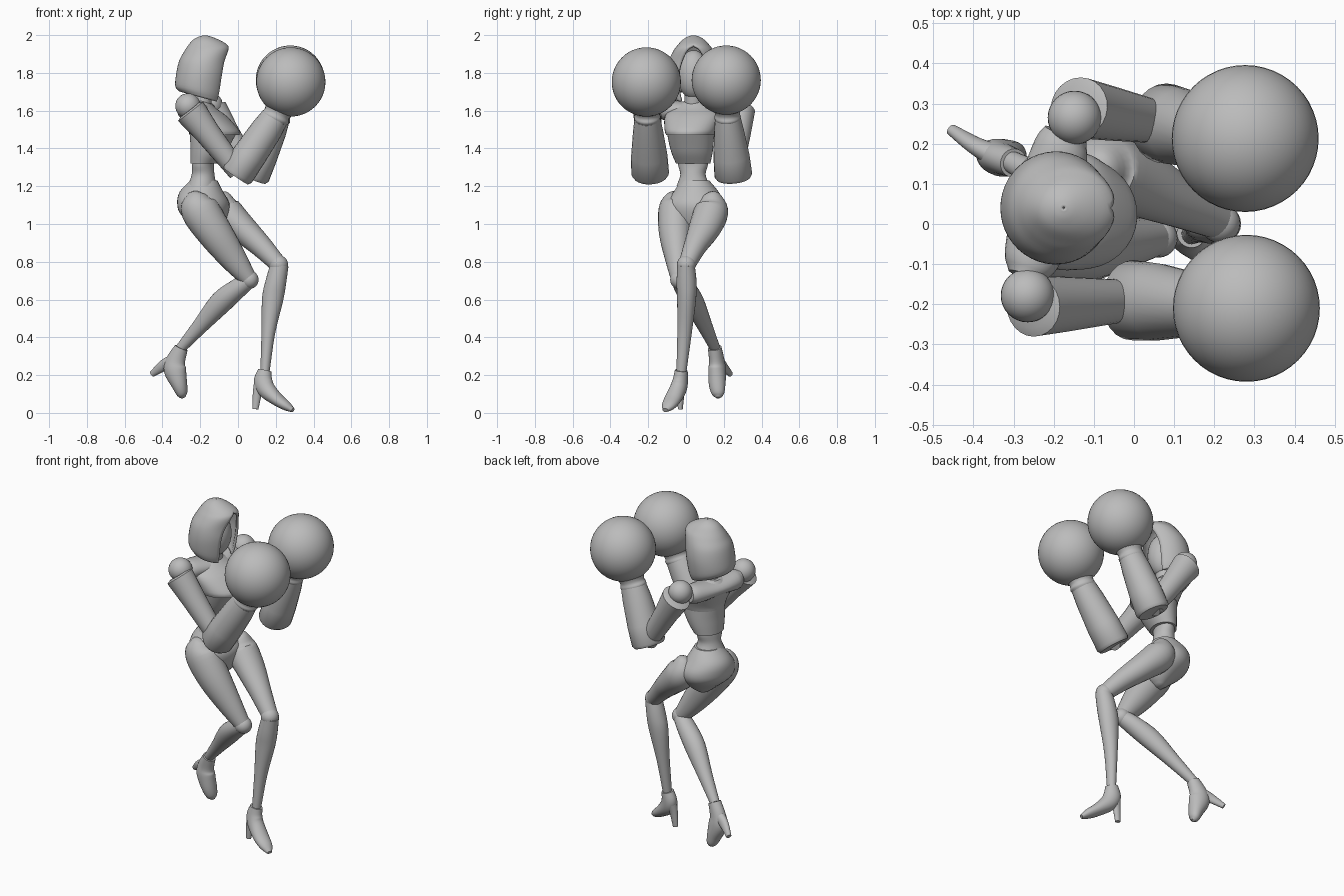
import bpy, bmesh, math
from mathutils import Vector, Matrix

cube = bpy.data.objects.get("Cube")
if cube:
    bpy.data.objects.remove(cube)

grey = bpy.data.materials.new("plain grey")
grey.use_nodes = True
GREY = (0.5, 0.5, 0.5, 1)
grey.diffuse_color = GREY
grey.node_tree.nodes["Principled BSDF"].inputs["Base Color"].default_value = GREY


def finish(name, bm, angle=40):
    bmesh.ops.remove_doubles(bm, verts=bm.verts, dist=0.0005)
    bmesh.ops.recalc_face_normals(bm, faces=bm.faces)
    mesh = bpy.data.meshes.new(name)
    bm.to_mesh(mesh)
    bm.free()
    mesh.materials.append(grey)
    ob = bpy.data.objects.new(name, mesh)
    bpy.context.collection.objects.link(ob)
    bpy.ops.object.select_all(action='DESELECT')
    ob.select_set(True)
    bpy.context.view_layer.objects.active = ob
    bpy.ops.object.shade_smooth_by_angle(angle=math.radians(angle))
    return ob


def smooth_rows(rows, steps=4):
    """Catmull-Rom interpolation through rows of numbers."""
    rows = [Vector(r) for r in rows]
    pts = [rows[0] * 2 - rows[1]] + rows + [rows[-1] * 2 - rows[-2]]
    out = []
    for a, b, c, d in zip(pts, pts[1:], pts[2:], pts[3:]):
        for i in range(steps):
            t = i / steps
            out.append(b + (c - a) * t / 2 + (a * 2 - b * 5 + c * 4 - d) * t * t / 2
                       + (b * 3 - a - c * 3 + d) * t ** 3 / 2)
    return out + [rows[-1]]


def skin(name, rings, closed=True):
    """Bridge rings of points, capping both ends when closed."""
    bm = bmesh.new()
    vs = [[bm.verts.new(p) for p in ring] for ring in rings]
    n = len(vs[0])
    for lo, hi in zip(vs, vs[1:]):
        for i in range(n if closed else n - 1):
            j = (i + 1) % n
            bm.faces.new((lo[i], lo[j], hi[j], hi[i]))
    if closed:
        bm.faces.new(vs[0])
        bm.faces.new(vs[-1])
    return finish(name, bm)


def limb(name, rows, side=(0, 1, 0), seg=24, curved=True):
    """Rows are x, y, z, radius along side, radius across it."""
    rows = smooth_rows(rows) if curved else [Vector(r) for r in rows]
    mids = [Vector(r[:3]) for r in rows]
    rings = []
    for i, r in enumerate(rows):
        t = (mids[min(i + 1, len(mids) - 1)] - mids[max(i - 1, 0)]).normalized()
        s = Vector(side)
        s = (s - t * s.dot(t)).normalized()
        f = t.cross(s)
        rings.append([mids[i] + s * (r[3] * math.cos(k * math.tau / seg))
                      + f * (r[4] * math.sin(k * math.tau / seg)) for k in range(seg)])
    return skin(name, rings)


def trunk(name, rows, origin, yaw, seg=32):
    """Rows are height, back, front and half width, in a turned frame."""
    turn = Matrix.Rotation(math.radians(yaw), 3, 'Z')
    rings = []
    for z, back, front, half in smooth_rows(rows):
        ring = []
        for k in range(seg):
            a = k * math.tau / seg
            p = Vector(((back + front) / 2 + (front - back) / 2 * math.cos(a), half * math.sin(a), z))
            ring.append(turn @ p + Vector(origin))
        rings.append(ring)
    return skin(name, rings)


def ball(name, centre, size, seg=32):
    bm = bmesh.new()
    bmesh.ops.create_uvsphere(bm, u_segments=seg, v_segments=seg // 2, radius=1)
    bmesh.ops.scale(bm, vec=size, verts=bm.verts)
    bmesh.ops.translate(bm, vec=centre, verts=bm.verts)
    return finish(name, bm)


# Trunk: chest, shoulder yoke, waist and hips
CHEST = (-0.2, 0.043, 0)
trunk("chest", [(1.65, -.055, .045, .055), (1.61, -.09, .085, .12), (1.57, -.085, .14, .15),
                (1.5, -.06, .205, .138), (1.47, -.055, .21, .128)], CHEST, -15)
limb("shoulder_yoke", [(-.27, -.13, 1.605, .045, .045), (-.255, -.085, 1.6, .07, .055),
                       (-.215, .045, 1.6, .085, .045), (-.185, .18, 1.6, .07, .055),
                       (-.17, .225, 1.605, .055, .045)], (1, 0, 0))
trunk("ribcage", [(1.48, -.053, .195, .125), (1.42, -.05, .16, .118), (1.37, -.05, .13, .108),
                  (1.32, -.05, .09, .092)], CHEST, -15)
trunk("waist", [(1.36, -.05, .06, .085), (1.31, -.055, .055, .08), (1.26, -.06, .06, .068),
                (1.2, -.08, .07, .09)], (-.185, .037, 0), -17)
trunk("hips", [(1.23, -.085, .06, .075), (1.17, -.14, .09, .12), (1.11, -.15, .12, .158),
               (1.05, -.13, .115, .15), (.98, -.05, .085, .085), (.94, 0, .04, .03)], (-.17, .045, 0), -20)

# Neck, face and open hood
limb("neck", [(-.21, .04, 1.58, .062, .06), (-.19, .04, 1.64, .048, .048), (-.18, .04, 1.74, .05, .05)])
ball("face", (-.175, .04, 1.79), (.085, .085, .13))
hood_rings = []
for z, back, front, half, gap, tilt in smooth_rows([
        (1.672, -.312, -.112, .118, .62, -.03), (1.71, -.332, -.1, .134, .62, -.02),
        (1.79, -.328, -.085, .141, .62, 0), (1.86, -.313, -.072, .132, .52, 0),
        (1.915, -.29, -.05, .108, .3, .01), (1.945, -.268, -.058, .086, 0, .005),
        (1.975, -.238, -.1, .058, 0, 0), (1.993, -.205, -.145, .028, 0, 0),
        (1.999, -.178, -.172, .003, 0, 0)]):
    gap = max(gap, 0)
    rx = (front - back) / (1 + math.cos(gap))
    angles = [gap + (math.tau - 2 * gap) * k / 36 for k in range(37)]
    hood_rings.append([(back + rx + rx * math.cos(a), .04 + half * math.sin(a),
                        z + tilt * math.cos(a)) for a in angles])
hood = skin("hood", hood_rings, closed=False)
shell = hood.modifiers.new("thickness", 'SOLIDIFY')
shell.thickness = 0.014
shell.offset = -1


def arm(label, out, shoulder, elbow, wrist, fist):
    """Shoulder ball, cupped upper arm, flared forearm and round glove."""
    sh, el, wr, fi = (Vector(v) for v in (shoulder, elbow, wrist, fist))
    cup = sh + Vector((-.008, out * .028, 0))
    row = lambda a, b, t, r, q: (*a.lerp(b, t), r, q)
    ball(label + "_shoulder", sh, (.067,) * 3)
    limb(label + "_upper_arm", [row(cup, el, .06, .055, .06), row(cup, el, .08, .076, .084),
                                row(cup, el, .4, .068, .068), row(cup, el, 1, .05, .052)], curved=False)
    limb(label + "_forearm", [row(el, wr, -.07, .09, .08), row(el, wr, -.02, .1, .092),
                              row(el, wr, .3, .096, .09), row(el, wr, .75, .079, .083),
                              row(el, wr, .97, .068, .074)], curved=False)
    limb(label + "_cuff", [row(wr, fi, -.12, .064, .07), row(wr, fi, -.03, .07, .077),
                           row(wr, fi, .1, .067, .07), row(wr, fi, .35, .085, .09)])
    ball(label + "_glove", fi, (.183,) * 3, 48)


arm("near", -1, (-.265, -.178, 1.625), (0, -.19, 1.275), (.2, -.205, 1.57), (.28, -.21, 1.752))
arm("far", 1, (-.148, .265, 1.63), (.08, .25, 1.265), (.205, .22, 1.57), (.277, .213, 1.762))

# Near leg, bent with its foot lifted behind
limb("near_thigh", [(-.22, -.045, 1.17, .02, .02), (-.22, -.05, 1.145, .06, .06),
                    (-.205, -.055, 1.08, .09, .1), (-.12, -.055, .95, .088, .093),
                    (-.02, -.045, .81, .064, .07), (.055, -.035, .71, .045, .045)])
limb("near_shin", [(.06, -.035, .705, .044, .044), (0, -.005, .66, .055, .052),
                   (-.09, .04, .585, .056, .06), (-.2, .1, .46, .04, .042), (-.305, .155, .34, .027, .027)])
ball("near_knee", (.06, -.035, .705), (.049,) * 3, 24)
limb("near_foot", [(-.3, .152, .345, .036, .036), (-.33, .163, .275, .04, .052),
                   (-.333, .165, .225, .046, .06), (-.31, .165, .15, .044, .042),
                   (-.295, .17, .1, .032, .028), (-.286, .17, .08, .01, .01)], (.3, 1, 0))
limb("near_heel", [(-.345, .17, .275, .03, .035), (-.395, .195, .25, .022, .03),
                   (-.455, .235, .205, .014, .016)])

# Far leg, planted and crossing in front
limb("far_thigh", [(-.1, .135, 1.165, .02, .02), (-.09, .138, 1.14, .055, .055),
                   (-.07, .135, 1.07, .09, .088), (.02, .1, .98, .085, .076),
                   (.12, .05, .885, .062, .06), (.215, .005, .785, .045, .045)])
limb("far_shin", [(.22, 0, .785, .046, .048), (.2, .003, .69, .053, .055),
                  (.183, .003, .6, .05, .056), (.16, -.008, .42, .038, .036), (.142, -.025, .21, .026, .024)])
ball("far_knee", (.215, .002, .785), (.05,) * 3, 24)
limb("far_foot", [(.142, -.025, .225, .034, .036), (.133, -.03, .17, .04, .05),
                  (.15, -.042, .125, .044, .048), (.205, -.07, .073, .046, .035),
                  (.255, -.092, .038, .038, .026), (.29, -.109, .014, .016, .012)], (.35, 1, 0))
limb("far_heel", [(.115, -.025, .15, .03, .032), (.102, -.028, .1, .02, .024),
                  (.092, -.03, .02, .013, .016)])
